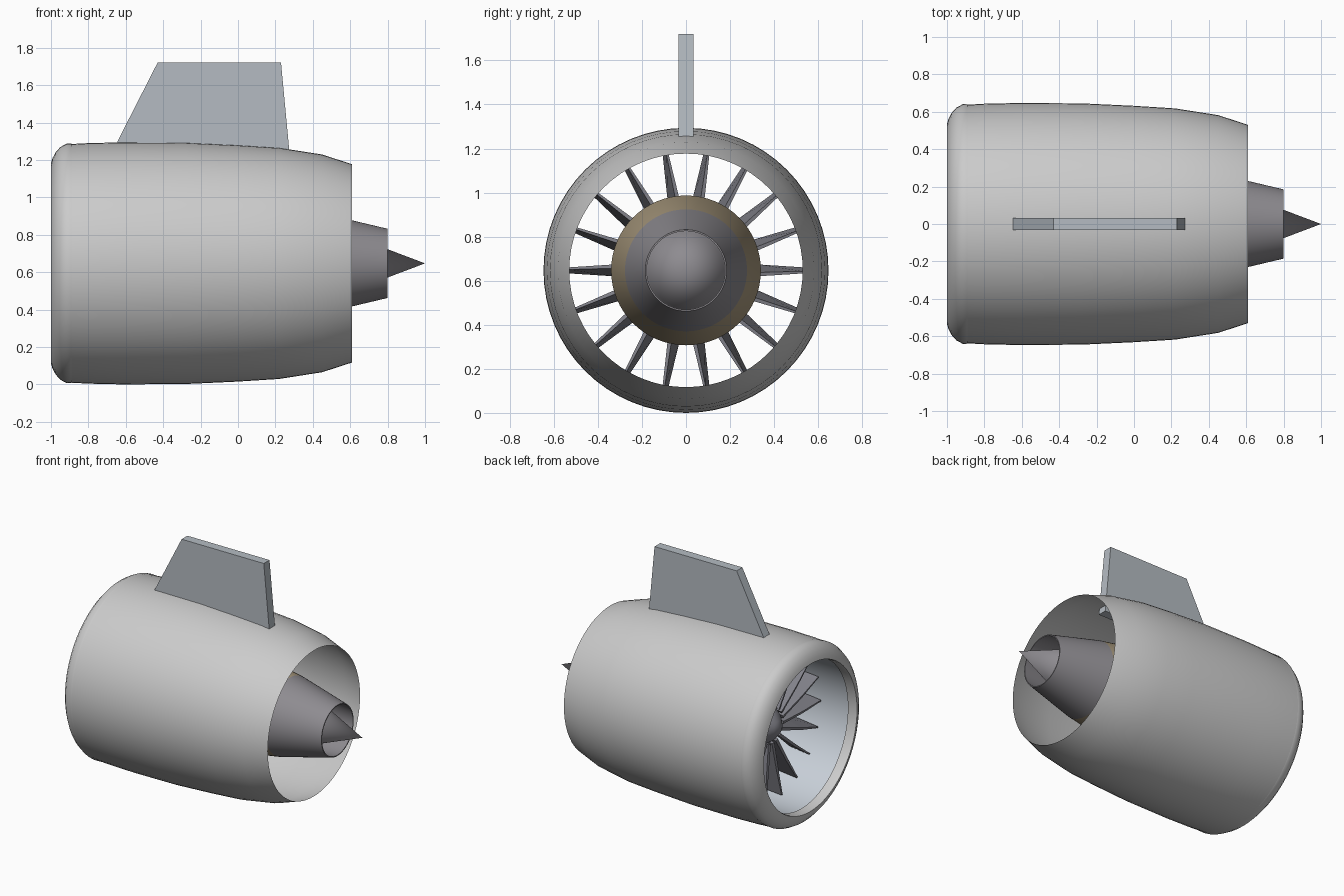
import bpy, bmesh, math
from mathutils import Matrix, Vector

if "Cube" in bpy.data.objects:
    bpy.data.objects.remove(bpy.data.objects["Cube"])

AXIS_Z = 0.647
SEGS = 64


def material(name, r, g, b):
    m = bpy.data.materials.new(name)
    m.diffuse_color = (r, g, b, 1)
    m.use_nodes = True
    m.node_tree.nodes["Principled BSDF"].inputs["Base Color"].default_value = m.diffuse_color
    return m


PAINT = material("light_paint", 0.80, 0.80, 0.82)
LINER = material("liner_grey", 0.58, 0.63, 0.69)
PYLON = material("pylon_grey", 0.46, 0.50, 0.54)
METAL = material("dark_metal", 0.27, 0.26, 0.28)
BRONZE = material("bronze", 0.42, 0.34, 0.22)
BLADE = material("blade_grey", 0.22, 0.22, 0.25)


def finish(bm, name, mat, smooth=True):
    bmesh.ops.remove_doubles(bm, verts=bm.verts, dist=1e-5)
    bmesh.ops.recalc_face_normals(bm, faces=bm.faces)
    me = bpy.data.meshes.new(name)
    bm.to_mesh(me)
    bm.free()
    me.materials.append(mat)
    ob = bpy.data.objects.new(name, me)
    bpy.context.collection.objects.link(ob)
    if smooth:
        bpy.ops.object.select_all(action='DESELECT')
        ob.select_set(True)
        bpy.context.view_layer.objects.active = ob
        bpy.ops.object.shade_smooth_by_angle(angle=math.radians(35))
    return ob


def revolve(name, profile, mat):
    """Spin (x, radius) points around the engine axis."""
    bm = bmesh.new()
    vs = [bm.verts.new((x, 0, AXIS_Z + r)) for x, r in profile]
    es = [bm.edges.new(p) for p in zip(vs, vs[1:])]
    bmesh.ops.spin(bm, geom=vs + es, cent=(0, 0, AXIS_Z), axis=(1, 0, 0),
                   angle=math.tau, steps=SEGS, use_merge=True)
    return finish(bm, name, mat)


# Outer cowling, intake lip and intake duct
revolve("nacelle_cowl", [(-0.91, 0.637), (-0.80, 0.643), (-0.62, 0.647), (-0.28, 0.645),
                         (0.0, 0.632), (0.22, 0.618), (0.45, 0.582), (0.61, 0.53)], PAINT)
revolve("intake_lip", [(-0.89, 0.640), (-0.915, 0.641), (-0.95, 0.622), (-0.975, 0.594),
                       (-0.992, 0.562), (-1.0, 0.535), (-0.985, 0.531), (-0.93, 0.531)], PAINT)
revolve("intake_liner", [(-0.93, 0.545), (-0.5, 0.545), (0.0, 0.56)], LINER)

# Core body, nozzle and tail cone
revolve("core_casing", [(-0.30, 0), (-0.30, 0.30), (-0.24, 0.34), (0.0, 0.34),
                        (0.41, 0.277)], BRONZE)
revolve("core_nozzle", [(0.41, 0.277), (0.61, 0.23), (0.80, 0.185), (0.80, 0.178),
                        (0.55, 0.20)], METAL)
revolve("tail_cone", [(0.50, 0.21), (0.55, 0.17), (1.0, 0)], METAL)

# Fan hub with shaft and spinner
revolve("fan_hub", [(-0.76, 0), (-0.74, 0.05), (-0.70, 0.10), (-0.64, 0.14),
                    (-0.56, 0.14), (-0.56, 0.10), (-0.30, 0.10)], BLADE)

# Fan blades: tapered, twisted slabs repeated around the axis
bm = bmesh.new()
for i in range(18):
    rot = Matrix.Rotation(math.radians(20 * i + 10), 3, 'X')
    rings = []
    for r, chord, thick, pitch in [(0.12, 0.14, 0.022, 14), (0.33, 0.16, 0.018, 13),
                                   (0.53, 0.17, 0.010, 6)]:
        p = math.radians(pitch)
        ring = []
        for sx, sy in [(-1, -1), (1, -1), (1, 1), (-1, 1)]:
            a, b = sx * chord / 2, sy * thick / 2
            v = rot @ Vector((a * math.cos(p) - b * math.sin(p),
                              a * math.sin(p) + b * math.cos(p), r))
            ring.append(bm.verts.new(v + Vector((-0.63, 0, AXIS_Z))))
        rings.append(ring)
    for lo, hi in zip(rings, rings[1:]):
        for k in range(4):
            n = (k + 1) % 4
            bm.faces.new((lo[k], lo[n], hi[n], hi[k]))
    bm.faces.new(rings[0][::-1])
    bm.faces.new(rings[-1])
finish(bm, "fan_blades", BLADE, smooth=False)

# Mounting pylon
bm = bmesh.new()
side = [(-0.69, 1.21), (-0.43, 1.72), (0.23, 1.72), (0.278, 1.21)]
face = bm.faces.new([bm.verts.new((x, -0.033, z)) for x, z in side])
ext = bmesh.ops.extrude_face_region(bm, geom=[face])
bmesh.ops.translate(bm, vec=(0, 0.066, 0),
                    verts=[g for g in ext["geom"] if isinstance(g, bmesh.types.BMVert)])
finish(bm, "pylon", PYLON, smooth=False)
